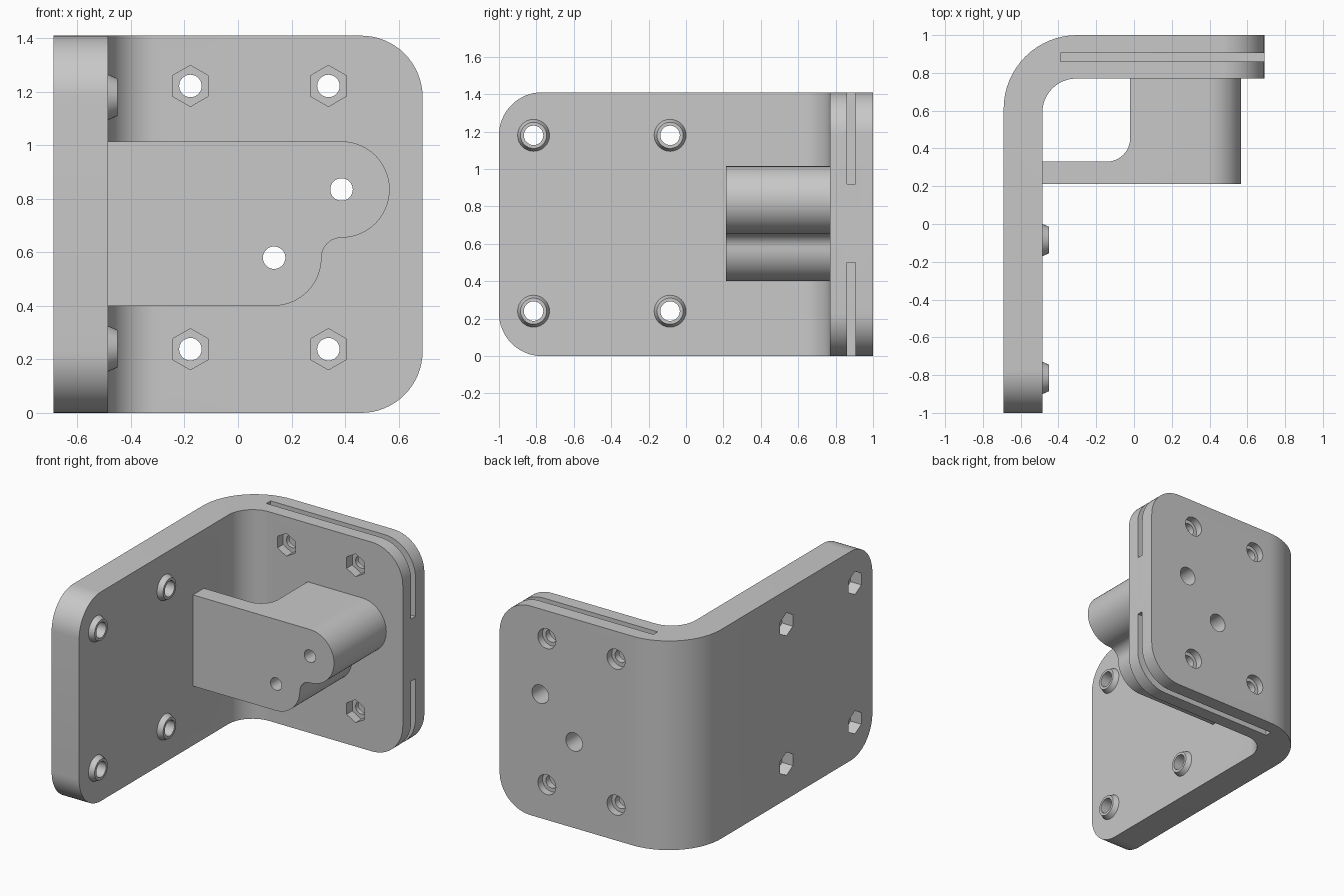
import bpy, bmesh
from math import cos, sin, radians

cube = bpy.data.objects.get("Cube")
if cube:
    bpy.data.objects.remove(cube, do_unlink=True)

grey = bpy.data.materials.new("light grey")
grey.use_nodes = True
grey.diffuse_color = (0.58, 0.58, 0.58, 1)
grey.node_tree.nodes["Principled BSDF"].inputs["Base Color"].default_value = grey.diffuse_color

# Where an outline point (u, v) at depth d lands for each extrusion axis
PLACE = {"x": lambda u, v, d: (d, u, v),
         "y": lambda u, v, d: (u, d, v),
         "z": lambda u, v, d: (u, v, d)}


def arc(cx, cy, r, start, end, steps=16):
    angles = [radians(start + (end - start) * i / steps) for i in range(steps + 1)]
    return [(cx + r * cos(a), cy + r * sin(a)) for a in angles]


def loft(axis, low, high, outline, far_outline=None):
    """Solid between two outlines with equal point counts."""
    bm = bmesh.new()
    near = [bm.verts.new(PLACE[axis](u, v, low)) for u, v in outline]
    far = [bm.verts.new(PLACE[axis](u, v, high)) for u, v in far_outline or outline]
    bm.faces.new(near)
    bm.faces.new(far)
    for i in range(len(near)):
        bm.faces.new((near[i - 1], near[i], far[i], far[i - 1]))
    return bm


def make(name, bm):
    bmesh.ops.recalc_face_normals(bm, faces=bm.faces[:])
    mesh = bpy.data.meshes.new(name)
    bm.to_mesh(mesh)
    bm.free()
    mesh.materials.append(grey)
    ob = bpy.data.objects.new(name, mesh)
    bpy.context.collection.objects.link(ob)
    return ob


def rod(name, axis, low, high, u, v, r1, r2=None, sides=32):
    """Round or hexagonal rod, with its first corner pointing up."""
    near, far = (arc(u, v, r, 90, 450, sides)[:-1] for r in (r1, r2 or r1))
    return make(name, loft(axis, low, high, near, far))


def combine(target, tool, operation):
    mod = target.modifiers.new("combine", "BOOLEAN")
    mod.operation, mod.object, mod.solver = operation, tool, "EXACT"
    bpy.context.view_layer.objects.active = target
    bpy.ops.object.modifier_apply(modifier=mod.name)
    bpy.data.objects.remove(tool, do_unlink=True)


# Bent plate: side wall and back wall joined by a round bend
BEND, FRONT, RIGHT, TOP = 0.39, -1.0, 0.69, 1.41
plate = ([(-RIGHT, FRONT)] + arc(BEND - RIGHT, 1 - BEND, BEND, 180, 90)
         + [(RIGHT, 1), (RIGHT, 0.77)]
         + arc(-0.305, 0.59, 0.18, 90, 180) + [(-0.485, FRONT)])
bm = loft("z", 0, TOP, plate)
free_corners = [e for e in bm.edges
                if abs(e.verts[0].co.z - e.verts[1].co.z) < 1e-4
                and (all(abs(v.co.x - RIGHT) < 1e-4 for v in e.verts)
                     or all(abs(v.co.y - FRONT) < 1e-4 for v in e.verts))]
bmesh.ops.bevel(bm, geom=free_corners, offset=0.23, offset_type="OFFSET", segments=16,
                profile=0.5, affect="EDGES")
bracket = make("angle_bracket", bm)

# Arm: two-lobed front outline crossed with a filleted plan
lobes = ([(-0.55, 1.015)] + arc(0.387, 0.835, 0.18, 90, -90, 28)
         + arc(0.387, 0.58, 0.075, 90, 180, 10)[1:]
         + arc(0.132, 0.58, 0.18, 0, -90)[1:] + [(-0.55, 0.4)])
plan = ([(-0.65, 0.1), (0.75, 0.1), (0.75, 0.9), (-0.02, 0.9)]
        + arc(-0.145, 0.455, 0.125, 0, -90) + [(-0.65, 0.33)])
arm = make("arm", loft("y", 0.213, 0.8, lobes))
combine(arm, make("arm_plan", loft("z", 0.2, 1.2, plan)), "INTERSECT")
combine(bracket, arm, "UNION")

# Side wall: tapered collars, screw holes and outer nut pockets
for y in (-0.815, -0.085):
    for z in (0.24, 1.18):
        combine(bracket, rod("collar", "x", -0.55, -0.45, y, z, 0.114, 0.07), "UNION")
        combine(bracket, rod("side_hole", "x", -0.8, -0.3, y, z, 0.052), "DIFFERENCE")
        combine(bracket, rod("side_nut", "x", -0.8, -0.61, y, z, 0.078, sides=6), "DIFFERENCE")

# Slits cut into the back wall from above and below
slit = [(-0.39, 0.86), (0.8, 0.86), (0.8, 0.905), (-0.39, 0.905)]
for low, high in ((-0.1, 0.5), (0.92, 1.5)):
    combine(bracket, make("slit", loft("z", low, high, slit)), "DIFFERENCE")

# Back wall: screw holes, front nut pockets and shallow rear recesses
for x in (-0.178, 0.338):
    for z in (0.238, 1.222):
        combine(bracket, rod("back_hole", "y", 0.7, 1.1, x, z, 0.042), "DIFFERENCE")
        combine(bracket, rod("back_nut", "y", 0.7, 0.83, x, z, 0.077, sides=6), "DIFFERENCE")
        combine(bracket, rod("back_recess", "y", 0.95, 1.1, x, z, 0.067), "DIFFERENCE")

# Arm bores, wider from the rear
for x, z in ((0.387, 0.835), (0.135, 0.58)):
    combine(bracket, rod("arm_hole", "y", 0.1, 1.1, x, z, 0.042), "DIFFERENCE")
    combine(bracket, rod("arm_bore", "y", 0.4, 1.1, x, z, 0.062), "DIFFERENCE")

bpy.ops.object.select_all(action="DESELECT")
bracket.select_set(True)
bpy.context.view_layer.objects.active = bracket
bpy.ops.object.shade_smooth_by_angle(angle=radians(30))
